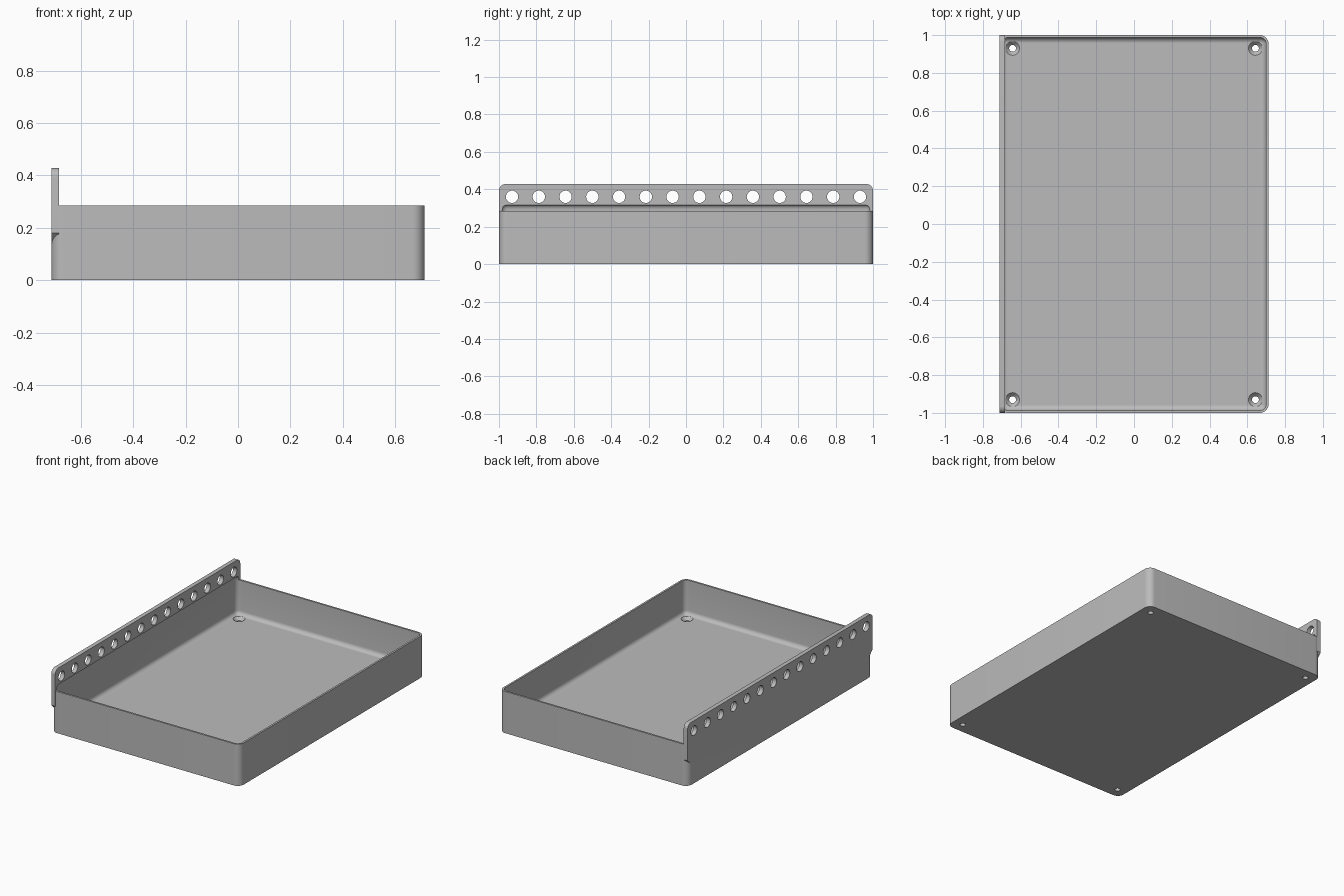
import bpy, bmesh
from math import sin, cos, pi

old = bpy.data.objects.get("Cube")
if old:
    bpy.data.objects.remove(old, do_unlink=True)

HX, HY = 0.712, 1.0      # half width and half length
RIM, FLOOR = 0.285, 0.05
WALL, CORNER = 0.013, 0.045
TOP, THICK = 0.428, 0.029

grey = bpy.data.materials.new("plain grey")
grey.use_nodes = True
colour = (0.5, 0.5, 0.5, 1)
grey.diffuse_color = colour
grey.node_tree.nodes["Principled BSDF"].inputs["Base Color"].default_value = colour


def loft(name, rings):
    """Closed solid through rings of equal point count."""
    bm = bmesh.new()
    loops = [[bm.verts.new(p) for p in ring] for ring in rings]
    for a, b in zip(loops, loops[1:]):
        for i in range(len(a)):
            j = (i + 1) % len(a)
            bm.faces.new((a[i], a[j], b[j], b[i]))
    bm.faces.new(loops[0][::-1])
    bm.faces.new(loops[-1])
    bmesh.ops.recalc_face_normals(bm, faces=bm.faces)
    mesh = bpy.data.meshes.new(name)
    bm.to_mesh(mesh)
    bm.free()
    mesh.materials.append(grey)
    obj = bpy.data.objects.new(name, mesh)
    bpy.context.collection.objects.link(obj)
    return obj


def arc(cx, cy, r, start, steps=8):
    return [(cx + r * cos(start + pi / 2 * i / steps),
             cy + r * sin(start + pi / 2 * i / steps)) for i in range(steps + 1)]


def rounded(inset, z):
    """Rounded rectangle, set in from the outer wall."""
    r = max(CORNER - inset, 0.004)
    x, y = HX - inset - r, HY - inset - r
    pts = []
    for k, (sx, sy) in enumerate([(1, 1), (-1, 1), (-1, -1), (1, -1)]):
        pts += arc(sx * x, sy * y, r, k * pi / 2)
    return [(px, py, z) for px, py in pts]


def circle(r, at, n=32):
    return [at(r * cos(2 * pi * i / n), r * sin(2 * pi * i / n)) for i in range(n)]


def combine(obj, other, operation):
    mod = obj.modifiers.new(operation.lower(), 'BOOLEAN')
    mod.operation, mod.object, mod.solver = operation, other, 'EXACT'
    bpy.context.view_layer.objects.active = obj
    bpy.ops.object.modifier_apply(modifier=mod.name)
    bpy.data.objects.remove(other, do_unlink=True)


# Tray block
tray = loft("tray_with_mounting_rail", [rounded(0, 0), rounded(0, RIM)])

# Mounting rail: rounded top corners, chamfered bottom corners
r = 0.035
outline = arc(HY - r, TOP - r, r, 0) + arc(r - HY, TOP - r, r, pi / 2)
outline += [(-HY, 0.18), (0.04 - HY, 0.14), (HY - 0.04, 0.14), (HY, 0.18)]
rail = loft("mounting_rail", [[(x, y, z) for y, z in outline]
                              for x in (-HX, THICK - HX)])
combine(tray, rail, 'UNION')

# Cavity: filleted floor, straight walls, curved undercut below the rail
fillet, under = 0.028, 0.018
steps = [i * pi / 12 for i in range(7)]
rings = [rounded(WALL + fillet * (1 - sin(a)), FLOOR + fillet * (1 - cos(a)))
         for a in steps]
rings += [rounded(WALL + under * (1 - cos(a)), RIM + 0.005 + 0.026 * sin(a))
          for a in steps]
combine(tray, loft("cavity_cutter", rings), 'DIFFERENCE')

# Row of holes through the rail
for i in range(14):
    y = -0.93 + 1.86 * i / 13
    cutter = loft("rail_hole_cutter", [
        circle(0.033, lambda a, b: (x, y + a, 0.36 + b)) for x in (-0.8, -0.6)])
    combine(tray, cutter, 'DIFFERENCE')

# Countersunk screw holes in the floor corners
profile = [(0.018, -0.1), (0.018, FLOOR - 0.02), (0.037, FLOOR), (0.037, FLOOR + 0.03)]
for sx in (-1, 1):
    for sy in (-1, 1):
        cutter = loft("screw_hole_cutter", [
            circle(rad, lambda a, b: (sx * 0.643 + a, sy * 0.93 + b, z))
            for rad, z in profile])
        combine(tray, cutter, 'DIFFERENCE')

# Smooth the curves, keep the edges sharp
bpy.ops.object.select_all(action='DESELECT')
tray.select_set(True)
bpy.context.view_layer.objects.active = tray
bpy.ops.object.shade_smooth_by_angle(angle=pi / 6)
